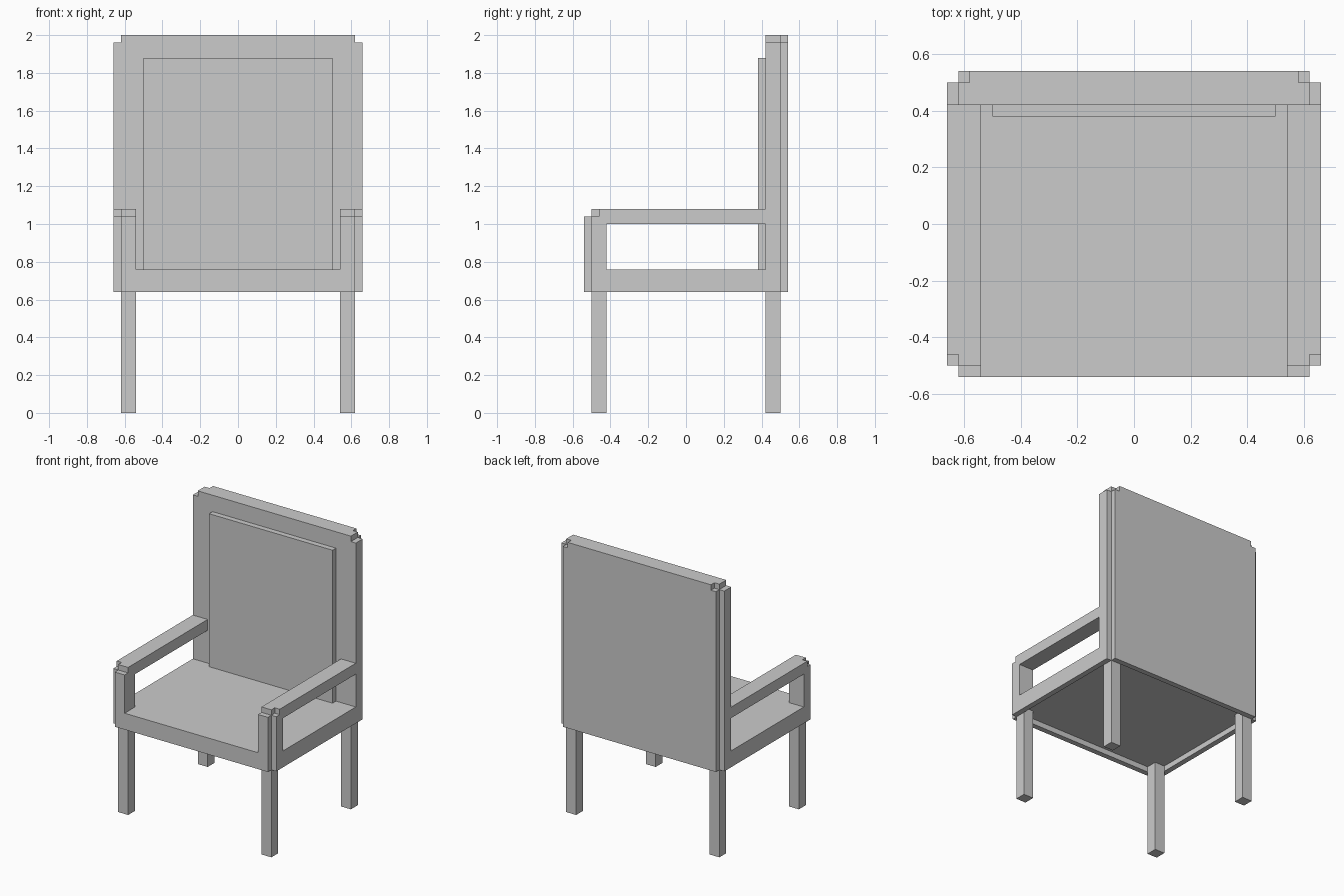
import bpy, bmesh

if "Cube" in bpy.data.objects:
    bpy.data.objects.remove(bpy.data.objects["Cube"])


def rect(x0, x1, y0, y1):
    return [(x0, y0), (x1, y0), (x1, y1), (x0, y1)]


def build(name, layers, mirror=""):
    """Stack of extruded outlines: each layer is (outline, z_bottom, z_top)."""
    bm = bmesh.new()
    for pts, z0, z1 in layers:
        face = bm.faces.new([bm.verts.new((x, y, z0)) for x, y in pts])
        new = bmesh.ops.extrude_face_region(bm, geom=[face], use_keep_orig=True)["geom"]
        verts = [g for g in new if isinstance(g, bmesh.types.BMVert)]
        bmesh.ops.translate(bm, verts=verts, vec=(0, 0, z1 - z0))
    bmesh.ops.recalc_face_normals(bm, faces=bm.faces)
    mesh = bpy.data.meshes.new(name)
    bm.to_mesh(mesh)
    bm.free()
    obj = bpy.data.objects.new(name, mesh)
    bpy.context.collection.objects.link(obj)
    if mirror:
        mod = obj.modifiers.new("Mirror", "MIRROR")
        mod.use_axis = ("x" in mirror, "y" in mirror, False)
        mod.use_mirror_merge = False
    return obj


def back_outline(w):
    # slab outline with its two rear corners stepped in
    return [(-w, .42), (w, .42), (w, .50), (w - .04, .50), (w - .04, .54),
            (.04 - w, .54), (.04 - w, .50), (-w, .50)]


def arm_outline(front, back):
    # arm outline with its outer front corner stepped in
    return [(.54, front), (.62, front), (.62, front + .04),
            (.66, front + .04), (.66, back), (.54, back)]


# Legs run up to the recessed underside of the seat
build("legs", [(rect(.54, .62, .42, .50), 0, .68)], "xy")

# Seat board and the apron hanging slightly below it
build("seat", [(rect(-.62, .62, -.50, .50), .68, .76)])
build("front_back_apron", [(rect(-.62, .62, -.54, -.50), .64, .76)], "y")
build("side_apron", [(rect(.62, .66, -.50, .50), .64, .76)], "x")

# Backrest with a narrower top course, and its raised cushion
build("backrest", [(back_outline(.66), .76, 1.96), (back_outline(.62), 1.96, 2.0)])
build("back_cushion", [(rect(-.50, .50, .38, .42), .76, 1.88)])

# Armrests: front post, lower rail course, stepped-back top course
build("armrests", [(arm_outline(-.54, -.42), .76, 1.0),
                   (arm_outline(-.54, .42), 1.0, 1.04),
                   (arm_outline(-.50, .42), 1.04, 1.08)], "x")
